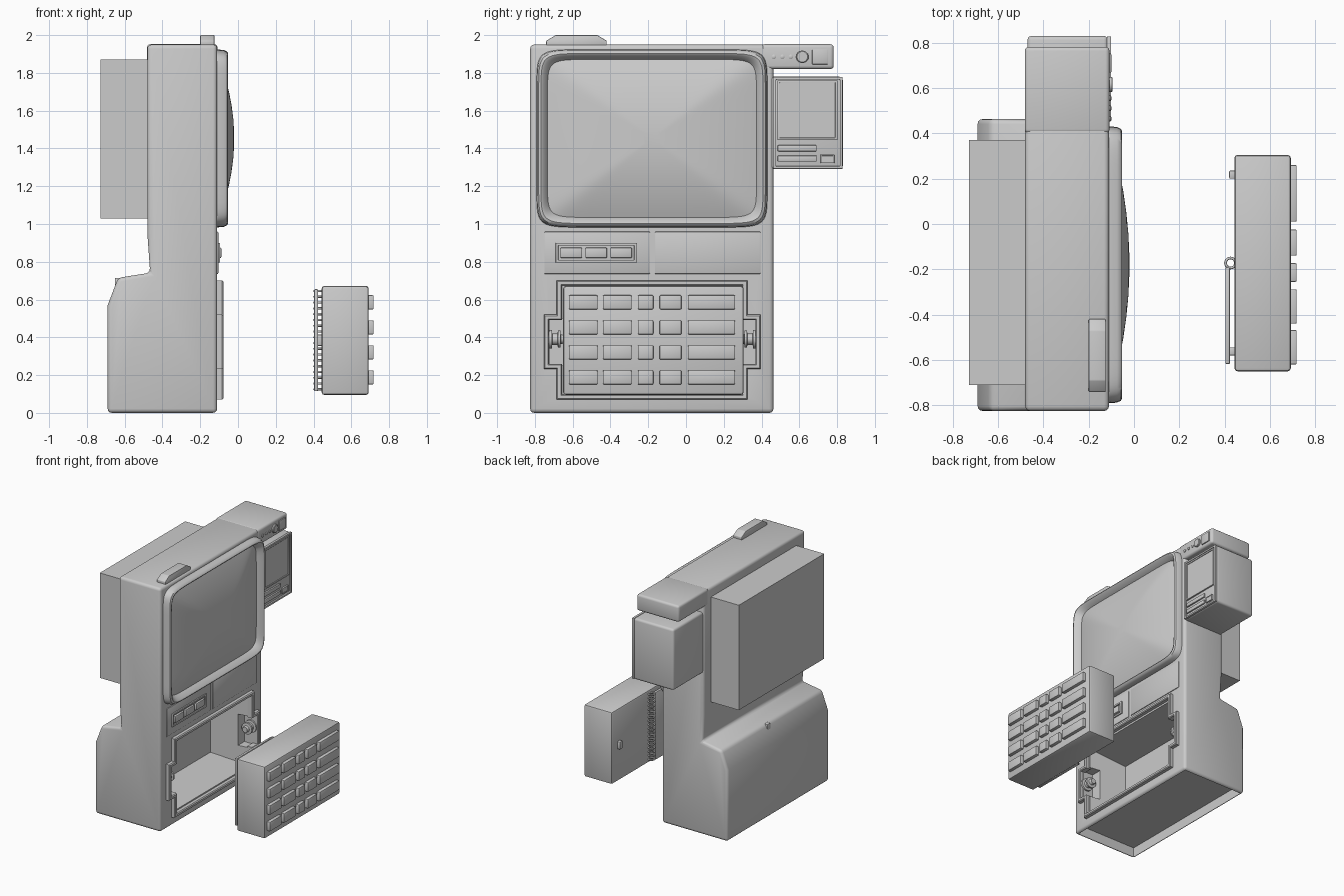
import bpy, bmesh, math
from mathutils import Vector

if "Cube" in bpy.data.objects:
    bpy.data.objects.remove(bpy.data.objects["Cube"])


def loft(name, loops, caps=True, ring=False, bevel=0, seg=2, smooth=True):
    """Bridge equal-length point loops into one mesh object."""
    bm = bmesh.new()
    vs = [[bm.verts.new(p) for p in lp] for lp in loops]
    n = len(vs[0])
    pairs = list(zip(vs, vs[1:])) + ([(vs[-1], vs[0])] if ring else [])
    for a, b in pairs:
        for i in range(n):
            j = (i + 1) % n
            bm.faces.new((a[i], a[j], b[j], b[i]))
    if caps and not ring:
        bm.faces.new(vs[0])
        bm.faces.new(vs[-1])
    bmesh.ops.recalc_face_normals(bm, faces=bm.faces)
    me = bpy.data.meshes.new(name)
    bm.to_mesh(me)
    bm.free()
    ob = bpy.data.objects.new(name, me)
    bpy.context.collection.objects.link(ob)
    activate(ob)
    if bevel:
        m = ob.modifiers.new("bevel", "BEVEL")
        m.width, m.segments, m.limit_method = bevel, seg, "ANGLE"
        bpy.ops.object.modifier_apply(modifier=m.name)
    if smooth:
        bpy.ops.object.shade_smooth_by_angle(angle=math.radians(35))
    return ob


def activate(ob):
    bpy.ops.object.select_all(action="DESELECT")
    ob.select_set(True)
    bpy.context.view_layer.objects.active = ob


def rect(x, y0, y1, z0, z1):
    return [(x, y0, z0), (x, y1, z0), (x, y1, z1), (x, y0, z1)]


def box(name, x0, x1, y0, y1, z0, z1, bevel=0, seg=2):
    return loft(name, [rect(x0, y0, y1, z0, z1), rect(x1, y0, y1, z0, z1)],
                bevel=bevel, seg=seg)


def pillow(x, hy, hz, cy=-0.18, cz=1.453, e=12, n=64):
    """Rounded screen outline with gently bowed sides."""
    pts = []
    for i in range(n):
        t = 2 * math.pi * (i + 0.5) / n
        c, s = math.cos(t), math.sin(t)
        pts.append((x, cy + hy * math.copysign(abs(c) ** (2 / e), c),
                    cz + hz * math.copysign(abs(s) ** (2 / e), s)))
    return pts


def lathe(name, origin, axis, profile, n=24):
    """Turned part: profile of (distance along axis, radius)."""
    q = Vector((0, 0, 1)).rotation_difference(Vector(axis))
    loops = [[Vector(origin) + q @ Vector((r * math.cos(2 * math.pi * i / n),
              r * math.sin(2 * math.pi * i / n), d)) for i in range(n)]
             for d, r in profile]
    return loft(name, loops)


def cut(ob, cutter):
    activate(ob)
    m = ob.modifiers.new("cut", "BOOLEAN")
    m.operation, m.solver, m.object = "DIFFERENCE", "EXACT", cutter
    bpy.ops.object.modifier_apply(modifier=m.name)
    bpy.data.objects.remove(cutter)


# Cabinet: side profile pulled across y
prof = [(-0.69, 0), (-0.11, 0), (-0.11, 1.95), (-0.48, 1.95), (-0.48, 0.95),
        (-0.465, 0.742), (-0.635, 0.715), (-0.69, 0.57)]
cabinet = loft("cabinet", [[(x, y, z) for x, z in prof] for y in (-0.825, 0.463)],
               bevel=0.022, seg=3)
cut(cabinet, loft("pocket_cutter", [rect(-0.05, -0.655, 0.31, 0.1, 0.67),
                                    rect(-0.42, -0.6, 0.25, 0.15, 0.6)]))
cut(cabinet, box("side_notch_cutter", -0.2, -0.05, -0.722, 0.367, 0.25, 0.5))
cut(cabinet, box("underside_cutter", -0.672, -0.13, -0.805, 0.443, -0.1, 0.08))
activate(cabinet)
bpy.ops.object.shade_smooth_by_angle(angle=math.radians(35))

box("rear_housing", -0.727, -0.46, -0.71, 0.37, 1.03, 1.87)
box("control_arm", -0.482, -0.108, 0.40, 0.782, 1.82, 1.952, 0.018, 3)
box("side_box", -0.47, -0.115, 0.42, 0.83, 1.29, 1.78, 0.018, 3)
loft("top_handle", [[(x, y, z) for y, z in
     [(-0.74, 1.94), (-0.74, 1.97), (-0.69, 2.0), (-0.47, 2.0), (-0.42, 1.97), (-0.42, 1.94)]]
     for x in (-0.2, -0.125)], bevel=0.004)
box("rear_switch", -0.652, -0.62, -0.14, -0.1, 0.65, 0.715, 0.006)

# Screen surround and bulging glass
loft("screen_bezel", [pillow(*p) for p in
     [(-0.12, 0.612, 0.472), (-0.075, 0.608, 0.468), (-0.058, 0.6, 0.46),
      (-0.052, 0.588, 0.45), (-0.058, 0.576, 0.44), (-0.1, 0.553, 0.418)]], caps=False)
loft("screen_glass", [pillow(-0.1 + 0.08 * (1 - s * s), 0.555 * s, 0.42 * s)
     for s in (1, 0.93, 0.85, 0.72, 0.58, 0.42, 0.25, 0.08)])

# Arm controls
for i in range(3):
    lathe("indicator_light", (-0.112, 0.465 + i * 0.045, 1.885), (1, 0, 0),
          [(0, 0.012), (0.009, 0.012), (0.012, 0.007)], 12)
lathe("dial", (-0.112, 0.616, 1.885), (1, 0, 0), [(0, 0.033), (0.014, 0.033), (0.018, 0.028)])
box("arm_grille", -0.115, -0.1, 0.668, 0.752, 1.845, 1.925, 0.004)


def frame(name, x0, x1, y0, y1, z0, z1, t):
    return loft(name, [rect(x0, y0, y1, z0, z1), rect(x1, y0, y1, z0, z1),
                rect(x1, y0 + t, y1 - t, z0 + t, z1 - t),
                rect(x0, y0 + t, y1 - t, z0 + t, z1 - t)], ring=True, bevel=0.002)


# Side box front
frame("side_panel_border", -0.12, -0.102, 0.463, 0.828, 1.292, 1.778, 0.014)
frame("small_screen_frame", -0.12, -0.103, 0.484, 0.802, 1.445, 1.76, 0.012)
box("small_screen", -0.12, -0.109, 0.492, 0.794, 1.453, 1.752)
for z in (1.33, 1.385):
    box("slot_bar", -0.12, -0.103, 0.485, 0.692, z, z + 0.032, 0.004)
frame("eject_frame", -0.12, -0.103, 0.713, 0.785, 1.322, 1.368, 0.007)
box("eject_button", -0.12, -0.106, 0.72, 0.778, 1.329, 1.361)

# Middle strip panels and buttons
for y in (-0.75, -0.165):
    box("strip_panel", -0.12, -0.104, y, y + 0.56, 0.735, 0.96, 0.006)
frame("button_frame", -0.11, -0.094, -0.69, -0.26, 0.795, 0.9, 0.014)
for i in range(3):
    y = -0.665 + i * 0.132
    box("strip_button", -0.11, -0.088, y, y + 0.115, 0.82, 0.875, 0.006)


# Pocket frame with stepped sides
def step_outline(x, t):
    y0, y1, a0, a1 = -0.685 + t, 0.325 - t, -0.753 + t, 0.395 - t
    z0, z1, b0, b1 = 0.07 + t, 0.702 - t, 0.232 + t, 0.52 - t
    return [(x, y0, z0), (x, y1, z0), (x, y1, b0), (x, a1, b0), (x, a1, b1), (x, y1, b1),
            (x, y1, z1), (x, y0, z1), (x, y0, b1), (x, a0, b1), (x, a0, b0), (x, y0, b0)]


loft("pocket_frame", [step_outline(*p) for p in
     [(-0.125, 0), (-0.085, 0), (-0.078, 0.006), (-0.078, 0.022), (-0.085, 0.028),
      (-0.125, 0.028)]], ring=True)
for y, d in ((0.37, -1), (-0.725, 1)):
    lathe("pivot_pin", (-0.14, y, 0.39), (0, d, 0),
          [(-0.01, 0.05), (0.015, 0.05), (0.017, 0.03), (0.045, 0.03),
           (0.047, 0.045), (0.06, 0.045), (0.062, 0.025), (0.085, 0.022)])

# Detached keypad
box("keypad_body", 0.443, 0.692, -0.65, 0.305, 0.095, 0.672, 0.014, 2)
columns = [(-0.62, -0.468), (-0.44, -0.288), (-0.255, -0.173), (-0.14, -0.024), (0.01, 0.26)]
for z in (0.15, 0.283, 0.415, 0.548):
    for y0, y1 in columns:
        box("key", 0.68, 0.718, y0, y1, z, z + 0.075, 0.006)

# Keypad back: hinged cover, binding rings and catches
box("back_cover", 0.403, 0.424, -0.618, -0.19, 0.115, 0.655, 0.006)
for i in range(18):
    bpy.ops.mesh.primitive_torus_add(location=(0.426, -0.172, 0.125 + i * 0.0306),
        major_radius=0.022, minor_radius=0.006, major_segments=16, minor_segments=8)
    bpy.context.object.name = "binding_ring"
    bpy.ops.object.shade_smooth()
for y in (0.2, -0.58):
    box("cover_catch", 0.42, 0.448, y, y + 0.036, 0.355, 0.415, 0.005)
